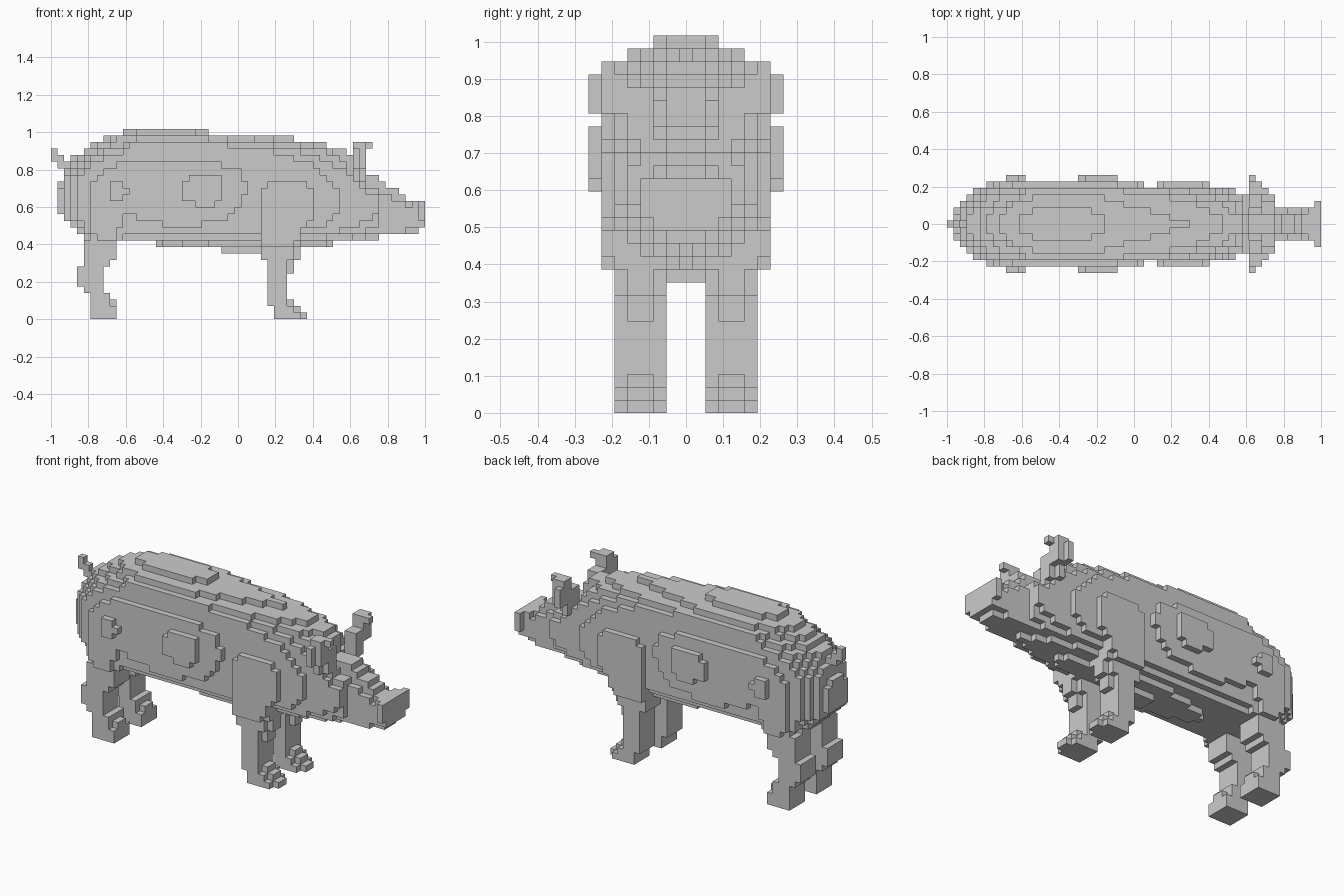
import bpy, bmesh
from mathutils import Vector

if "Cube" in bpy.data.objects:
    bpy.data.objects.remove(bpy.data.objects["Cube"])

V = 2 / 57            # block size; grid is 57 x 15 x 29 blocks
parts, filled = {}, set()


def add(name, cells):
    """Give unclaimed blocks (i along x, k along y, j up) to a part."""
    part = parts.setdefault(name, set())
    for c in cells:
        if c not in filled:
            filled.add(c)
            part.add(c)


def box(i0, i1, k0, k1, j0, j1):
    """Blocks in half-open i/j ranges and inclusive k range, on both sides."""
    return [(i, s * k, j) for i in range(i0, i1) for k in range(k0, k1 + 1)
            for j in range(j0, j1) for s in (1, -1)]


def inside(x, z, poly):
    hit = False
    for (x1, z1), (x2, z2) in zip(poly, poly[1:] + poly[:1]):
        if (z1 > z) != (z2 > z) and x < x1 + (z - z1) * (x2 - x1) / (z2 - z1):
            hit = not hit
    return hit


def slab(k0, k1, poly):
    """Side profile filled with blocks for slices k0..k1 on both sides."""
    return [c for c in box(0, 57, k0, k1, 0, 29)
            if inside(c[0] + .5, c[2] + .5, poly)]


# body: nested side profiles, from the spine outward
add("body", slab(0, 1, [
    (1, 17), (1, 21), (2, 21), (2, 23), (3, 23), (3, 25), (5, 25), (5, 26),
    (6, 26), (6, 27), (8, 27), (8, 28), (34, 28), (34, 27), (41, 27), (46, 25),
    (46, 22), (50, 22), (50, 21), (51, 21), (51, 20), (53, 20), (53, 19),
    (54, 19), (54, 18), (56, 18), (56, 13), (48, 13), (48, 12), (42, 12),
    (42, 11), (17, 11), (17, 12), (6, 12), (2, 16)]))
add("body", box(34, 37, 0, 0, 27, 28) + box(48, 50, 0, 0, 12, 13)
    + box(42, 43, 0, 0, 11, 12) + box(16, 17, 0, 0, 11, 12)
    + box(40, 42, 0, 0, 26, 27))
add("body", slab(2, 2, [
    (1, 17), (1, 20), (2, 20), (2, 22), (6, 26), (9, 27), (9, 28), (31, 28),
    (31, 27), (39, 27), (44, 25), (46, 21), (50, 20), (51, 19), (53, 18),
    (55, 17), (55, 14), (53, 13), (46, 13), (46, 12), (38, 12), (38, 11),
    (20, 11), (20, 12), (6, 12), (2, 16)]))
add("body", box(11, 24, 0, 1, 28, 29) + box(13, 22, 2, 2, 28, 29))
add("body", box(26, 33, 0, 1, 10, 11))
add("body", slab(3, 3, [
    (2, 16), (2, 21), (3, 23), (6, 25), (10, 27), (10, 28), (27, 28), (27, 27),
    (36, 27), (41, 26), (45, 24), (46, 21), (50, 20), (50, 14), (47, 13),
    (42, 13), (42, 12), (33, 12), (33, 11), (24, 11), (24, 12), (6, 12)]))
add("body", slab(4, 4, [
    (3, 16), (3, 22), (7, 25), (13, 27), (13, 28), (24, 28), (24, 27), (32, 27),
    (37, 26), (42, 24), (46, 22), (47, 20), (50, 19), (50, 16), (46, 14),
    (42, 13), (38, 13), (38, 12), (7, 12), (5, 13)]))
add("body", slab(5, 5, [
    (4, 16), (4, 21), (7, 24), (12, 26), (12, 27), (27, 27), (27, 26), (33, 26),
    (39, 24), (42, 22), (44, 19), (44, 16), (41, 14), (36, 13), (12, 13),
    (10, 12), (6, 12)]))
add("body", slab(6, 6, [
    (6, 15), (6, 20), (9, 23), (12, 24), (24, 24), (29, 23), (30, 20), (29, 17),
    (26, 15), (20, 14), (15, 15), (11, 16), (10, 12), (7, 12)]))

# bulges on the flanks and hips
add("flank_bulge", box(20, 26, 7, 7, 18, 21) + box(21, 26, 7, 7, 21, 22)
    + box(22, 25, 7, 7, 17, 18))
add("hip_bulge", box(9, 11, 7, 7, 18, 21) + box(11, 12, 7, 7, 19, 20))

# shoulders
add("shoulder", slab(6, 6, [(32, 11), (32, 19), (34, 21), (39, 21), (40, 19),
                            (40, 15), (38, 13), (37, 11)])
    + box(32, 38, 3, 5, 11, 14))

# snout disc
add("nose", box(56, 57, 0, 2, 14, 18) + box(56, 57, 3, 3, 15, 18)
    + box(55, 56, 0, 2, 14, 18))

# ears with the tip bent forward
add("ear", box(46, 47, 7, 7, 23, 26) + box(46, 48, 5, 6, 23, 27)
    + box(46, 48, 3, 4, 21, 25) + box(48, 49, 5, 5, 26, 27)
    + box(46, 47, 5, 5, 21, 23))

# curly tail
add("tail", box(0, 1, 0, 0, 24, 26) + box(1, 2, 0, 0, 23, 25)
    + box(2, 3, 0, 0, 23, 24))

# legs: rows of (i0, i1, j0, j1), the toes being narrower blocks in front
front = [(32, 37, 9, 12), (33, 36, 3, 9), (33, 36, 2, 3), (34, 37, 1, 2),
         (34, 38, 0, 1)]
rear = [(5, 10, 9, 12), (5, 9, 8, 9), (4, 8, 5, 8), (5, 8, 4, 5),
        (6, 9, 2, 4), (6, 10, 0, 2)]
front_toes = [(37, 38, 9, 11), (36, 37, 7, 9), (36, 37, 2, 3), (37, 38, 1, 2),
              (38, 39, 0, 1)]
rear_toes = [(9, 10, 2, 3)]
for name, rows, toes in (("front_leg", front, front_toes),
                         ("rear_leg", rear, rear_toes)):
    for i0, i1, j0, j1 in rows:
        add(name, box(i0, i1, 2, 5, j0, j1))
    for i0, i1, j0, j1 in toes:
        add(name, box(i0, i1, 3, 4, j0, j1))

# turn every part into a mesh of its exposed block faces
AXES = [Vector((1, 0, 0)), Vector((0, 1, 0)), Vector((0, 0, 1))]
for name, cells in parts.items():
    bm = bmesh.new()
    cache = {}

    def vert(p):
        key = tuple(round(2 * a) for a in p)
        if key not in cache:
            cache[key] = bm.verts.new(p * V)
        return cache[key]

    for i, k, j in sorted(cells):
        c = Vector((i - 28, k, j + .5))
        for a in range(3):
            for s in (1, -1):
                n = AXES[a] * s
                if (i + int(n.x), k + int(n.y), j + int(n.z)) in filled:
                    continue
                u, w = AXES[(a + 1) % 3] / 2, AXES[(a + 2) % 3] / 2 * s
                m = c + n / 2
                bm.faces.new([vert(m - u - w), vert(m + u - w),
                              vert(m + u + w), vert(m - u + w)])
    mesh = bpy.data.meshes.new(name)
    bm.to_mesh(mesh)
    bm.free()
    bpy.context.collection.objects.link(bpy.data.objects.new(name, mesh))
